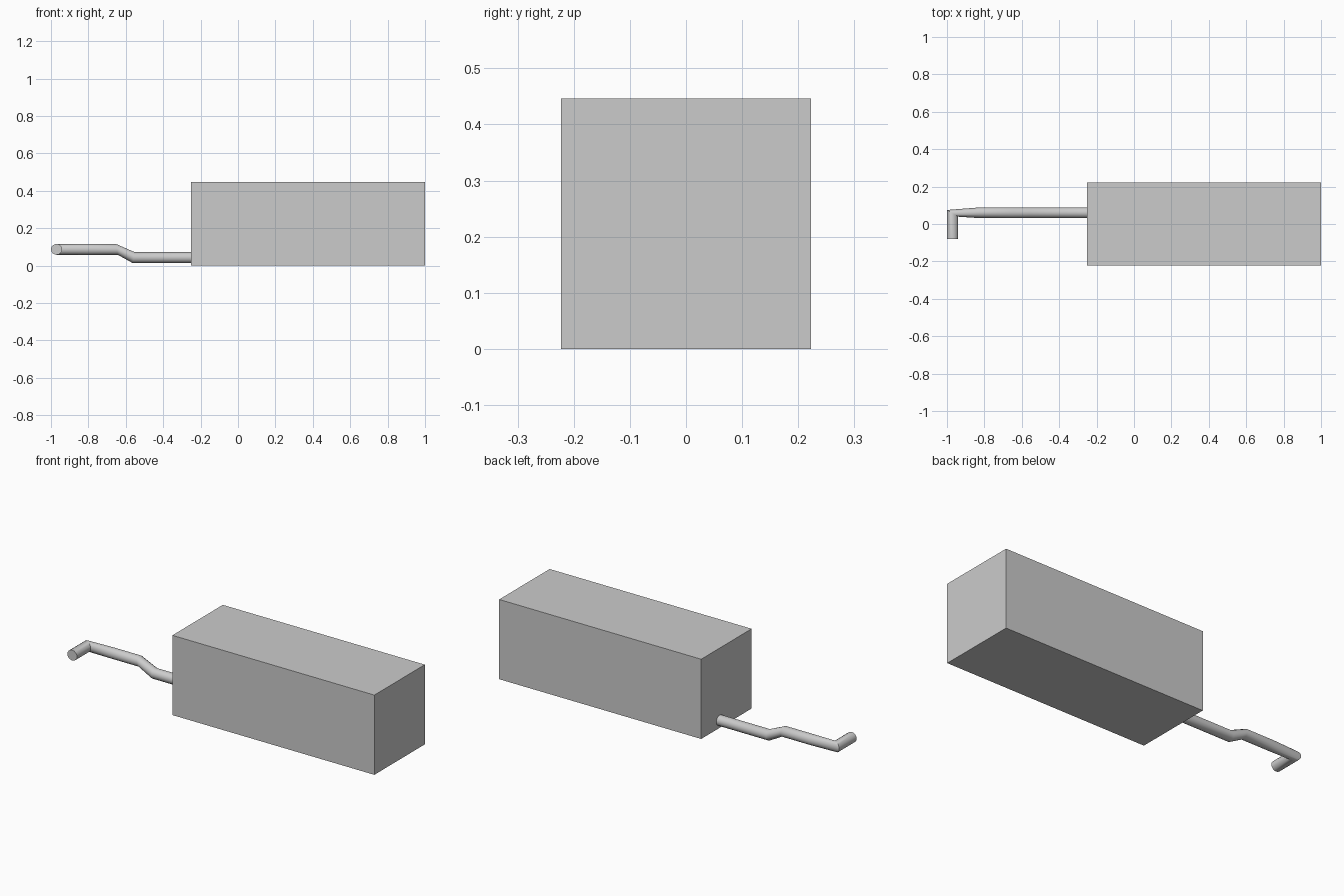
import bpy, bmesh, math
from mathutils import Vector

if "Cube" in bpy.data.objects:
    bpy.data.objects.remove(bpy.data.objects["Cube"])


def add_object(name, bm):
    bmesh.ops.recalc_face_normals(bm, faces=bm.faces[:])
    mesh = bpy.data.meshes.new(name)
    bm.to_mesh(mesh)
    bm.free()
    obj = bpy.data.objects.new(name, mesh)
    bpy.context.collection.objects.link(obj)
    return obj


# Rectangular weight block
bm = bmesh.new()
bmesh.ops.create_cube(bm, size=1)
for v in bm.verts:
    v.co = Vector((v.co.x * 1.25 + 0.375, v.co.y * 0.446, (v.co.z + 0.5) * 0.446))
add_object("block", bm)

# Bent rod: each ring is (centre, sideways half axis, upward half axis)
R = 0.029
SIDES = 16
rings = [
    ((-0.25, 0.06, 0.043), (0, R, 0), (0, 0, R)),
    ((-0.558, 0.06, 0.043), (0, R, 0), (0.006, 0, R)),
    ((-0.648, 0.06, 0.087), (0, R, 0), (-0.005, 0, R)),
    ((-0.82, 0.06, 0.087), (0, R, 0), (0, 0, R)),
    ((-0.97, 0.057, 0.087), (-0.03, 0.018, 0), (0, 0, R)),
    ((-0.97, -0.08, 0.087), (-0.03, 0, 0), (0, 0, R)),
]
bm = bmesh.new()
loops = []
for centre, side, up in rings:
    c, s, u = Vector(centre), Vector(side), Vector(up)
    angles = [2 * math.pi * i / SIDES for i in range(SIDES)]
    loops.append([bm.verts.new(c + s * math.cos(a) + u * math.sin(a)) for a in angles])
for a, b in zip(loops, loops[1:]):
    for i in range(SIDES):
        j = (i + 1) % SIDES
        bm.faces.new((a[i], a[j], b[j], b[i]))
bm.faces.new(loops[0])
bm.faces.new(loops[-1])
rod = add_object("bent_rod", bm)
bpy.context.view_layer.objects.active = rod
rod.select_set(True)
bpy.ops.object.shade_smooth_by_angle(angle=math.radians(30))
